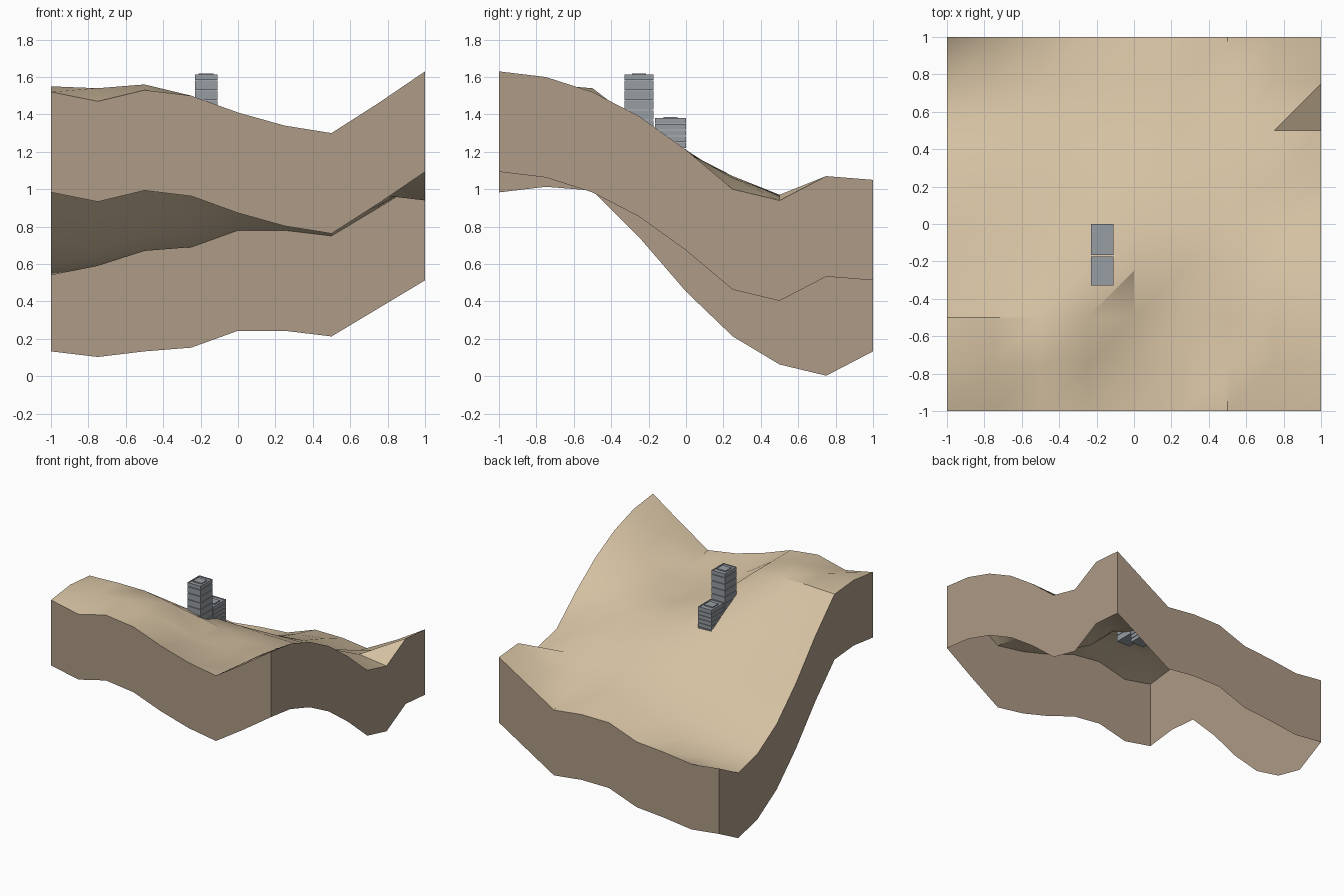
import bpy
import bmesh

default_cube = bpy.data.objects.get("Cube")
if default_cube:
    bpy.data.objects.remove(default_cube, do_unlink=True)


def make_material(name, color):
    material = bpy.data.materials.new(name)
    material.use_nodes = True
    rgba = (*color, 1.0)
    material.diffuse_color = rgba
    material.node_tree.nodes["Principled BSDF"].inputs["Base Color"].default_value = rgba
    return material


sand = make_material("sand", (0.66, 0.53, 0.36))
earth = make_material("earth", (0.42, 0.325, 0.24))
concrete = make_material("concrete", (0.31, 0.34, 0.37))


def finish_object(name, bm, materials):
    mesh = bpy.data.meshes.new(name)
    bm.to_mesh(mesh)
    bm.free()
    for material in materials:
        mesh.materials.append(material)
    obj = bpy.data.objects.new(name, mesh)
    bpy.context.collection.objects.link(obj)
    return obj


# Terrain heights in hundredths, one row per step from front to back
HEIGHT_ROWS = [
    "152 147 153 150 141 134 130 146 163",
    "155 154 156 150 134 127 126 145 160",
    "153 154 154 150 127 124 125 138 152",
    "128 131 135 135 128 123 124 131 139",
    "99 107 116 121 120 119 119 120 121",
    "75 84 93 101 105 107 107 106 100",
    "60 66 75 84 91 95 94 97 94",
    "54 59 67 75 84 87 82 91 107",
    "67 64 67 69 78 78 75 90 105",
]
SKIRT_DEPTH = 0.537


def build_terrain():
    bm = bmesh.new()
    grid = []
    for j, row in enumerate(HEIGHT_ROWS):
        grid.append([bm.verts.new((i / 4 - 1, j / 4 - 1, int(h) / 100))
                     for i, h in enumerate(row.split())])
    last = len(grid) - 1
    # Rolling ground, each cell split along the same diagonal
    for j in range(last):
        for i in range(last):
            a, b = grid[j][i], grid[j][i + 1]
            c, d = grid[j + 1][i + 1], grid[j + 1][i]
            for corners in ((a, b, c), (a, c, d)):
                bm.faces.new(corners)
    # Earth skirt hanging from the rim, open underneath
    rim = [e for e in bm.edges if e.is_boundary]
    for item in bmesh.ops.extrude_edge_only(bm, edges=rim)["geom"]:
        if isinstance(item, bmesh.types.BMVert):
            item.co.z -= SKIRT_DEPTH
        elif isinstance(item, bmesh.types.BMFace):
            item.material_index = 1
    bmesh.ops.recalc_face_normals(bm, faces=bm.faces)
    bm.normal_update()
    if grid[4][4].link_faces[0].normal.z < 0:
        bmesh.ops.reverse_faces(bm, faces=bm.faces)
    terrain = finish_object("terrain", bm, [sand, earth])
    bpy.ops.object.select_all(action="DESELECT")
    terrain.select_set(True)
    bpy.context.view_layer.objects.active = terrain
    bpy.ops.object.shade_smooth_by_angle(angle=0.52)


def add_box(bm, low, high):
    verts = bmesh.ops.create_cube(bm, size=1)["verts"]
    for v in verts:
        for axis in range(3):
            v.co[axis] = low[axis] if v.co[axis] < 0 else high[axis]
    return {f for v in verts for f in v.link_faces}


def build_tower(name, x_range, y_range, bottom, top, step):
    (x0, x1), (y0, y1) = x_range, y_range
    bm = bmesh.new()
    gap, recess, fin, rim = 0.004, 0.004, 0.008, 0.012

    # Top slab with a slightly sunken roof inside its parapet
    z = top - 0.03
    block = add_box(bm, (x0, y0, z), (x1, y1, top))
    roof = max(block, key=lambda f: f.calc_center_median().z)
    bmesh.ops.inset_region(bm, faces=[roof], thickness=rim)
    bmesh.ops.inset_region(bm, faces=[roof], thickness=0, depth=-recess)

    # Storeys: recessed wall with fins above a full-width slab, thin joints between
    while z > bottom:
        head, foot = z - gap, z - step
        sill = foot + step * 0.4
        add_box(bm, (x0, y0, foot), (x1, y1, sill))
        add_box(bm, (x0 + recess, y0 + recess, sill), (x1 - recess, y1 - recess, head))
        for k in range(6):
            fx = x0 + (x1 - x0 - fin) * k / 5
            fy = y0 + (y1 - y0 - fin) * k / 5
            add_box(bm, (fx, y0, sill), (fx + fin, y1, head))
            add_box(bm, (x0, fy, sill), (x1, fy + fin, head))
        z -= step

    # Low plant room on the roof
    cx, cy = (x0 + x1) / 2, (y0 + y1) / 2
    add_box(bm, (cx - 0.04, cy - 0.037, top - rim), (cx + 0.04, cy + 0.037, top + recess))
    bmesh.ops.recalc_face_normals(bm, faces=bm.faces)
    finish_object(name, bm, [concrete])


build_terrain()
build_tower("tall_tower", (-0.23, -0.11), (-0.328, -0.175), 1.28, 1.614, 0.053)
build_tower("short_tower", (-0.23, -0.11), (-0.167, 0.0), 1.19, 1.382, 0.033)
